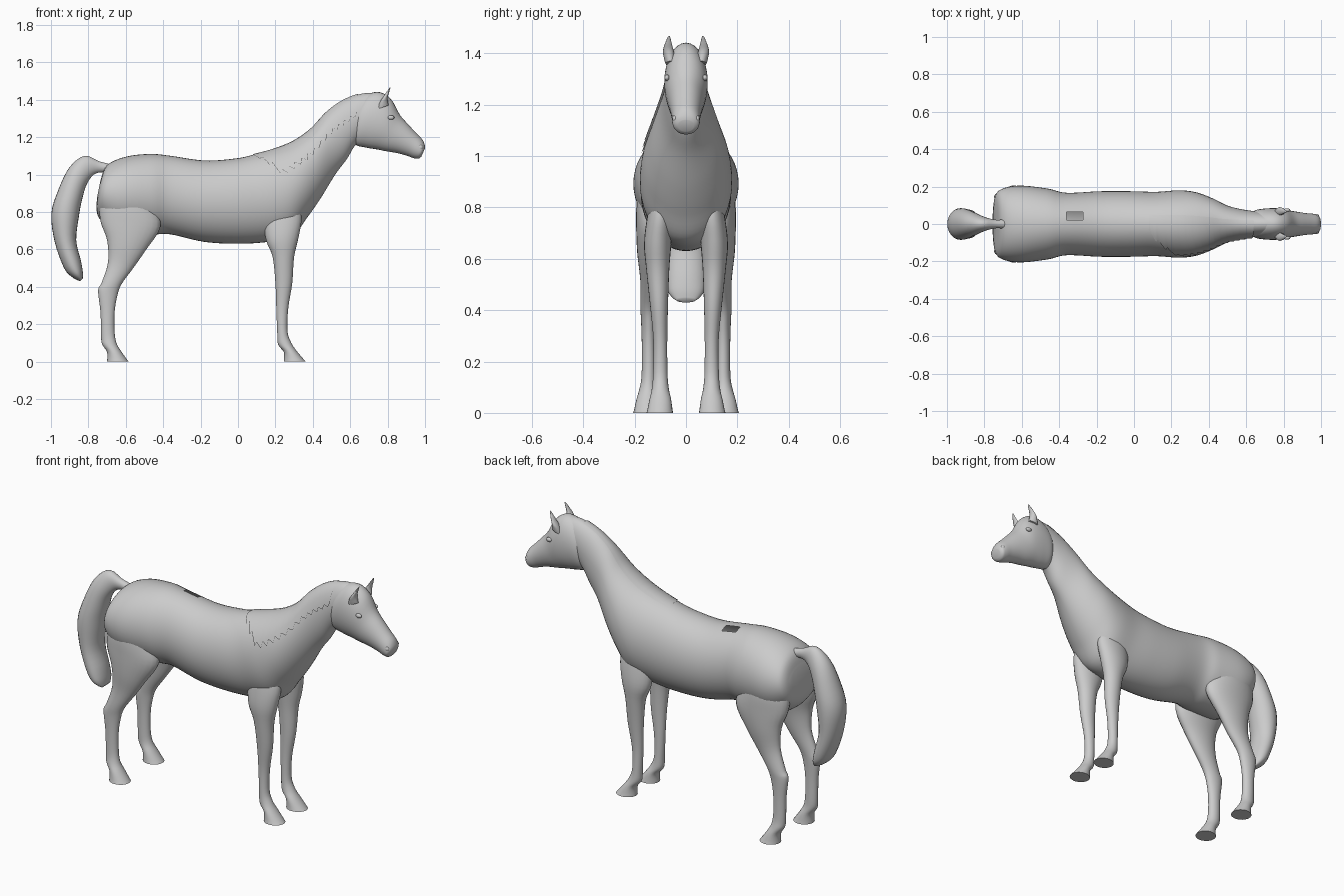
import bpy
import bmesh
import math
from mathutils import Vector

default_cube = bpy.data.objects.get("Cube")
if default_cube:
    bpy.data.objects.remove(default_cube, do_unlink=True)

# One plain grey coat
coat = bpy.data.materials.new("grey_coat")
coat.use_nodes = True
coat_colour = (0.6, 0.6, 0.6, 1)
coat.diffuse_color = coat_colour
coat.node_tree.nodes["Principled BSDF"].inputs["Base Color"].default_value = coat_colour


def finish(name, bm, angle=50):
    """Turn a bmesh into a smooth shaded object in the coat colour."""
    mesh = bpy.data.meshes.new(name)
    bm.to_mesh(mesh)
    bm.free()
    obj = bpy.data.objects.new(name, mesh)
    bpy.context.collection.objects.link(obj)
    mesh.materials.append(coat)
    bpy.ops.object.select_all(action='DESELECT')
    obj.select_set(True)
    bpy.context.view_layer.objects.active = obj
    bpy.ops.object.shade_smooth_by_angle(angle=math.radians(angle))
    return obj


def blend(sections, position):
    """Catmull-Rom blend of cross-sections at a fractional position."""
    last = len(sections) - 1
    i = min(int(position), last - 1)
    t = position - i
    a, b, c, d = (sections[max(0, min(last, k))] for k in (i - 1, i, i + 1, i + 2))
    return [q + t * (r - p + t * (2 * p - 5 * q + 4 * r - s + t * (3 * (q - r) + s - p))) / 2
            if k < 4 or 0 < i < last - 1 else q + t * (r - q)
            for k, (p, q, r, s) in enumerate(zip(a, b, c, d))]


def surface_point(section, angle):
    """Point on an elliptical section; angle 0 is its first edge point."""
    x1, z1, x2, z2, width, y = section
    mid = Vector((x1 + x2, 0, z1 + z2)) / 2
    axis = Vector((x1 - x2, 0, z1 - z2)) / 2
    return mid + axis * math.cos(angle) + Vector((0, y + width * math.sin(angle), 0))


def loft(sections, sides=24, steps=4, side=1):
    """Skin sections of (x1, z1, x2, z2, half width, centre y)."""
    sections = [tuple(s) + (0,) * (6 - len(s)) for s in sections]
    sections = [s[:5] + (s[5] * side,) for s in sections]
    bm = bmesh.new()
    rings = []
    for n in range((len(sections) - 1) * steps + 1):
        section = blend(sections, n / steps)
        rings.append([bm.verts.new(surface_point(section, math.tau * k / sides))
                      for k in range(sides)])
    for low, high in zip(rings, rings[1:]):
        for k in range(sides):
            j = (k + 1) % sides
            bm.faces.new((low[k], low[j], high[j], high[k]))
    bm.faces.new(rings[0])
    bm.faces.new(rings[-1])
    bmesh.ops.recalc_face_normals(bm, faces=bm.faces)
    return bm


# Trunk and neck: back point, belly point, half width
trunk = [
    (-.735, .97, -.755, .87, .11), (-.70, 1.05, -.745, .77, .178),
    (-.60, 1.095, -.64, .69, .205), (-.47, 1.11, -.46, .68, .19),
    (-.36, 1.10, -.36, .68, .167), (-.18, 1.075, -.18, .64, .175),
    (-.02, 1.085, 0, .63, .175), (.08, 1.105, .16, .64, .172),
    (.19, 1.135, .29, .67, .18), (.29, 1.175, .37, .77, .17),
    (.385, 1.24, .44, .87, .14), (.47, 1.33, .52, 1.0, .10),
    (.56, 1.395, .58, 1.08, .08), (.66, 1.432, .635, 1.165, .068),
    (.75, 1.435, .71, 1.2, .06)]
body = loft(trunk, sides=48, steps=6)
# Small open slot on the croup
slot = [f for f in body.faces
        if abs(f.calc_center_median().x + .32) < .05
        and abs(f.calc_center_median().y - .035) < .022
        and f.calc_center_median().z > 1]
bmesh.ops.delete(body, geom=slot, context='FACES')
finish("body_and_neck", body)

# Head: brow point, jaw point, half width
finish("head", loft([
    (.645, 1.37, .612, 1.25, .055), (.69, 1.427, .625, 1.165, .076),
    (.76, 1.44, .68, 1.145, .084), (.82, 1.40, .74, 1.135, .083),
    (.865, 1.32, .79, 1.125, .073), (.91, 1.268, .85, 1.115, .064),
    (.95, 1.225, .905, 1.10, .057), (.985, 1.188, .94, 1.087, .054),
    (.998, 1.16, .965, 1.085, .048), (1.0, 1.14, .98, 1.095, .03)], sides=32))

# Mane: a sheet draped over the crest, with a ragged lower edge on the right
sections = [s + (0,) for s in trunk]
mane = bmesh.new()
columns, rows = 60, 10
grid = []
for i in range(columns + 1):
    u = i / columns
    section = blend(sections, 7 + 5.8 * u)
    section[4] += .008
    section[1] += .004
    drop = 10 + 46 * min(1, u * 5) + 18 * u + (i % 4) * 3
    start = 15
    grid.append([mane.verts.new(surface_point(
        section, math.radians(start - (start + drop) * j / rows)))
        for j in range(rows + 1)])
for left, right in zip(grid, grid[1:]):
    for j in range(rows):
        mane.faces.new((left[j], left[j + 1], right[j + 1], right[j]))
bmesh.ops.recalc_face_normals(mane, faces=mane.faces)
finish("mane", mane)

# Tail: outer point, inner point, half width
finish("tail", loft([
    (-.66, 1.05, -.67, 1.0, .026), (-.74, 1.07, -.72, 1.012, .022),
    (-.82, 1.10, -.77, 1.0, .035), (-.90, 1.04, -.81, .945, .06),
    (-.96, .92, -.835, .86, .078), (-.998, .79, -.85, .78, .085),
    (-.98, .64, -.865, .65, .08), (-.93, .50, -.84, .54, .078),
    (-.885, .45, -.83, .48, .066), (-.845, .43, -.83, .445, .035)]))

# Legs: front point, back point, half width, distance from the middle
front_leg = [
    (.31, .92, .16, .90, .03, .09), (.34, .78, .14, .76, .05, .10),
    (.325, .67, .15, .65, .053, .11), (.30, .56, .185, .56, .045, .11),
    (.29, .42, .20, .42, .035, .105), (.268, .28, .205, .28, .027, .10),
    (.265, .16, .21, .15, .028, .10), (.285, .10, .215, .09, .033, .10),
    (.315, .055, .245, .05, .042, .10), (.362, 0, .245, 0, .052, .102)]
hind_leg = [
    (-.48, .98, -.68, .98, .04, .12), (-.44, .84, -.735, .85, .07, .12),
    (-.415, .72, -.735, .75, .064, .13), (-.49, .60, -.70, .65, .05, .14),
    (-.56, .50, -.695, .53, .038, .14), (-.625, .41, -.73, .42, .033, .145),
    (-.648, .34, -.748, .38, .03, .145), (-.66, .26, -.735, .26, .027, .145),
    (-.66, .16, -.732, .13, .028, .145), (-.65, .10, -.725, .09, .033, .148),
    (-.625, .055, -.70, .05, .043, .15), (-.585, 0, -.70, 0, .054, .152)]
# Ears: front point, back point, half width, distance from the middle
ear = [
    (.805, 1.37, .745, 1.35, .02, .06), (.80, 1.41, .76, 1.39, .022, .068),
    (.808, 1.44, .783, 1.425, .015, .069), (.817, 1.468, .811, 1.465, .003, .066)]


def blob(name, centre, size):
    """Small flattened ball for eyes and nostrils."""
    bm = bmesh.new()
    bmesh.ops.create_uvsphere(bm, u_segments=16, v_segments=10, radius=1)
    bmesh.ops.scale(bm, vec=size, verts=bm.verts)
    bmesh.ops.translate(bm, vec=centre, verts=bm.verts)
    finish(name, bm)


for label, side in (("left", 1), ("right", -1)):
    finish(label + "_front_leg", loft(front_leg, side=side))
    finish(label + "_hind_leg", loft(hind_leg, side=side))
    finish(label + "_ear", loft(ear, sides=12, side=side))
    blob(label + "_eye", (.818, side * .074, 1.305), (.018, .01, .012))
    blob(label + "_nostril", (.975, side * .043, 1.145), (.014, .01, .014))
